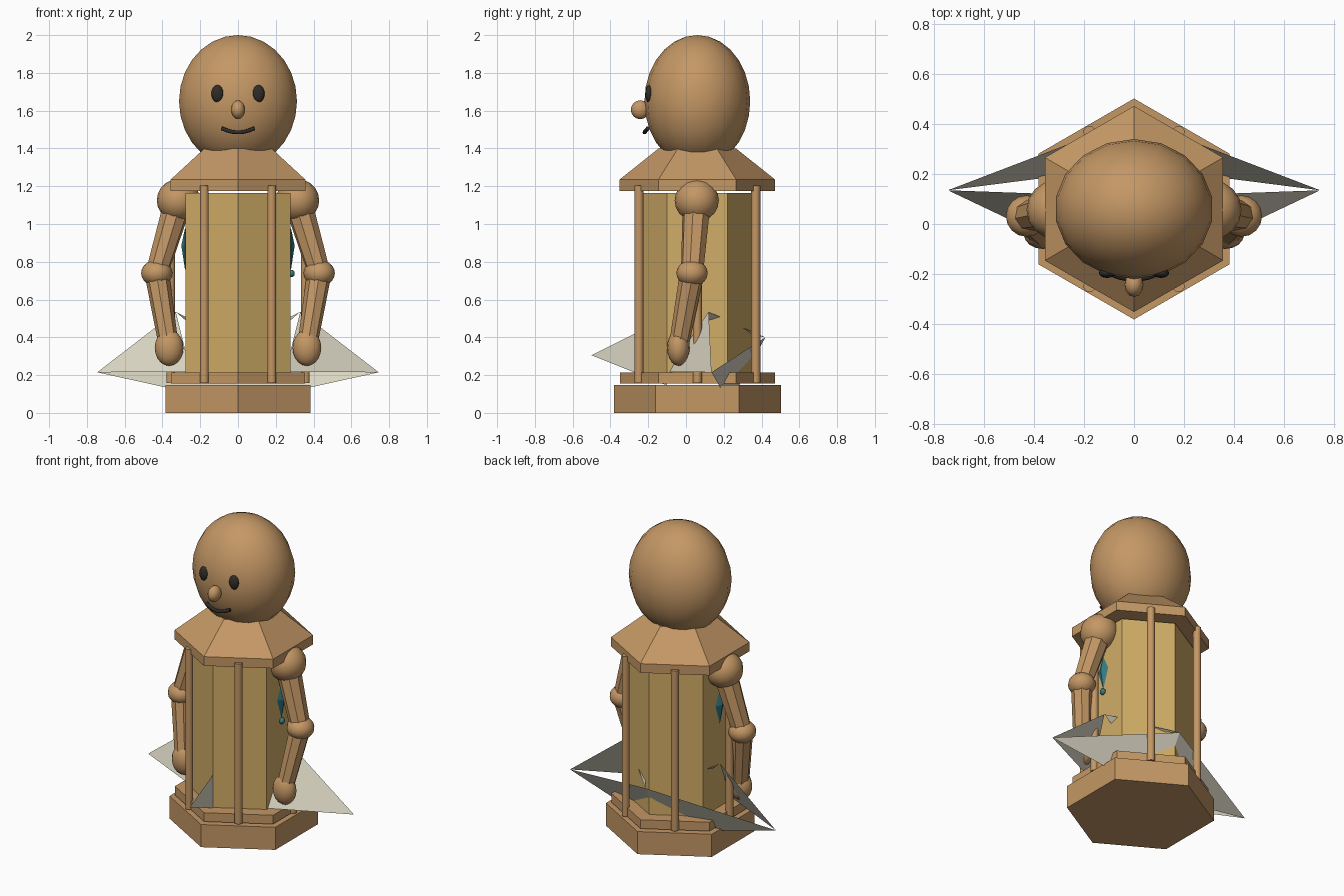
import bpy, bmesh, math
from mathutils import Vector

cube = bpy.data.objects.get("Cube")
if cube:
    bpy.data.objects.remove(cube, do_unlink=True)

CY = 0.06  # shared axis of the base, body, roof and head


def material(name, rgb):
    m = bpy.data.materials.new(name)
    m.use_nodes = True
    m.diffuse_color = (*rgb, 1)
    node = m.node_tree.nodes["Principled BSDF"]
    node.inputs["Base Color"].default_value = (*rgb, 1)
    node.inputs["Roughness"].default_value = 0.8
    return m


WOOD = material("warm wood", (0.55, 0.31, 0.13))
YELLOW = material("straw yellow", (0.64, 0.42, 0.135))
PAPER = material("cream paper", (0.69, 0.66, 0.54))
DARK = material("dark brown", (0.03, 0.025, 0.021))
TEAL = material("teal", (0.035, 0.2, 0.23))


def finish(bm, name, mat, smooth=None):
    mesh = bpy.data.meshes.new(name)
    bm.to_mesh(mesh)
    bm.free()
    mesh.materials.append(mat)
    ob = bpy.data.objects.new(name, mesh)
    bpy.context.collection.objects.link(ob)
    if smooth:
        bpy.ops.object.select_all(action="DESELECT")
        ob.select_set(True)
        bpy.context.view_layer.objects.active = ob
        bpy.ops.object.shade_smooth_by_angle(angle=math.radians(smooth))
    return ob


def hex_stack(name, mat, rings):
    """Hexagonal solid with a corner to the front, from (radius, z) rings."""
    bm = bmesh.new()
    loops = []
    for r, z in rings:
        angles = [math.radians(60 * k - 90) for k in range(6)]
        loops.append([bm.verts.new((r * math.cos(a), CY + r * math.sin(a), z))
                      for a in angles])
    for low, high in zip(loops, loops[1:]):
        for k in range(6):
            n = (k + 1) % 6
            bm.faces.new((low[k], low[n], high[n], high[k]))
    bm.faces.new(loops[0][::-1])
    bm.faces.new(loops[-1])
    return finish(bm, name, mat)


def ellipsoid(name, mat, centre, radii, segments=16, rings=10):
    bm = bmesh.new()
    bmesh.ops.create_uvsphere(bm, u_segments=segments, v_segments=rings, radius=1)
    bmesh.ops.scale(bm, vec=radii, verts=bm.verts)
    bmesh.ops.translate(bm, vec=centre, verts=bm.verts)
    return finish(bm, name, mat, 60)


def rod(name, mat, start, end, r1, r2, sides=8, smooth=None):
    start, end = Vector(start), Vector(end)
    axis = end - start
    bm = bmesh.new()
    bmesh.ops.create_cone(bm, cap_ends=True, segments=sides, radius1=r1,
                          radius2=r2, depth=axis.length)
    bm.transform(axis.to_track_quat("Z", "Y").to_matrix().to_4x4())
    bmesh.ops.translate(bm, vec=(start + end) / 2, verts=bm.verts)
    return finish(bm, name, mat, smooth)


def sheet(name, *corners):
    bm = bmesh.new()
    bm.faces.new([bm.verts.new(c) for c in corners])
    return finish(bm, name, PAPER)


# Tower: base, step, body and roof
hex_stack("base", WOOD, [(0.442, 0), (0.442, 0.148)])
hex_stack("base_step", WOOD, [(0.41, 0.155), (0.41, 0.213)])
hex_stack("body", YELLOW, [(0.32, 0.2), (0.32, 1.165)])
hex_stack("roof", WOOD, [(0.412, 1.175), (0.412, 1.235), (0.205, 1.4)])

# Posts opposite the middle of each side
for k in range(6):
    a = math.radians(60 * k)
    x, y = 0.357 * math.cos(a), CY + 0.357 * math.sin(a)
    rod(f"post_{k + 1}", WOOD, (x, y, 0.157), (x, y, 1.205), 0.024, 0.024, 10, 45)

# Head and face
ellipsoid("head", WOOD, (0, CY, 1.65), (0.317, 0.28, 0.35), 18, 14)
ellipsoid("nose", WOOD, (0, -0.242, 1.605), (0.038, 0.05, 0.05), 12, 8)

path = bpy.data.curves.new("mouth", "CURVE")
path.dimensions = "3D"
path.bevel_depth = 0.011
path.bevel_resolution = 1
path.use_fill_caps = True
line = path.splines.new("POLY")
line.points.add(6)
for k, p in enumerate(line.points):
    t = k / 3 - 1
    p.co = (0.085 * t, -0.22 + 0.018 * t * t, 1.485 + 0.021 * t * t, 1)
path.materials.append(DARK)
bpy.context.collection.objects.link(bpy.data.objects.new("mouth", path))

# Mirrored parts: eyes, arms, side ornaments and paper wings
BACK = (0, 0.42, 0.4)
for side, s in (("left", 1), ("right", -1)):
    ellipsoid(f"{side}_eye", DARK, (0.108 * s, -0.196, 1.69),
              (0.033, 0.02, 0.046), 12, 8)

    shoulder = (0.315 * s, 0.057, 1.125)
    elbow = (0.43 * s, 0.032, 0.74)
    hand = (0.365 * s, -0.04, 0.345)
    ellipsoid(f"{side}_shoulder", WOOD, shoulder, (0.115, 0.117, 0.113))
    ellipsoid(f"{side}_elbow", WOOD, elbow, (0.083, 0.083, 0.07))
    ellipsoid(f"{side}_hand", WOOD, hand, (0.076, 0.06, 0.096))
    rod(f"{side}_upper_arm", WOOD, shoulder, elbow, 0.076, 0.06)
    rod(f"{side}_forearm", WOOD, elbow, hand, 0.065, 0.052)

    # Kite-shaped ornament with a bead
    bm = bmesh.new()
    top = bm.verts.new((0.28 * s, 0.05, 0.98))
    low = bm.verts.new((0.28 * s, 0.05, 0.755))
    ring = [bm.verts.new((0.28 * s + x, 0.05 + y, 0.885))
            for x, y in ((0.02, 0), (0, 0.045), (-0.02, 0), (0, -0.045))]
    for k in range(4):
        bm.faces.new((ring[k], ring[(k + 1) % 4], top))
        bm.faces.new((ring[(k + 1) % 4], ring[k], low))
    finish(bm, f"{side}_ornament", TEAL)
    if s > 0:
        ellipsoid("ornament_bead", TEAL, (0.283, 0.05, 0.738),
                  (0.018, 0.02, 0.02), 10, 6)

    # Folded paper wing
    tip = (0.745 * s, 0.135, 0.215)
    peak = (0.33 * s, 0.12, 0.535)
    sheet(f"{side}_wing_front", tip, peak, (0.25 * s, -0.1, 0.216))
    sheet(f"{side}_wing_back", tip, BACK, (0, 0.23, 0.05))
    sheet(f"{side}_wing_fold", peak, (0.26 * s, 0.2, 0.5), (0.26 * s, 0.12, 0.475))

# Paper points on the centre line
sheet("front_paper_point", (0, -0.5, 0.305), (0, -0.1, 0.505), (0, -0.1, 0.145))
sheet("back_paper_fold", BACK, (0.16, 0.28, 0.46), (0.1, 0.28, 0.43))
